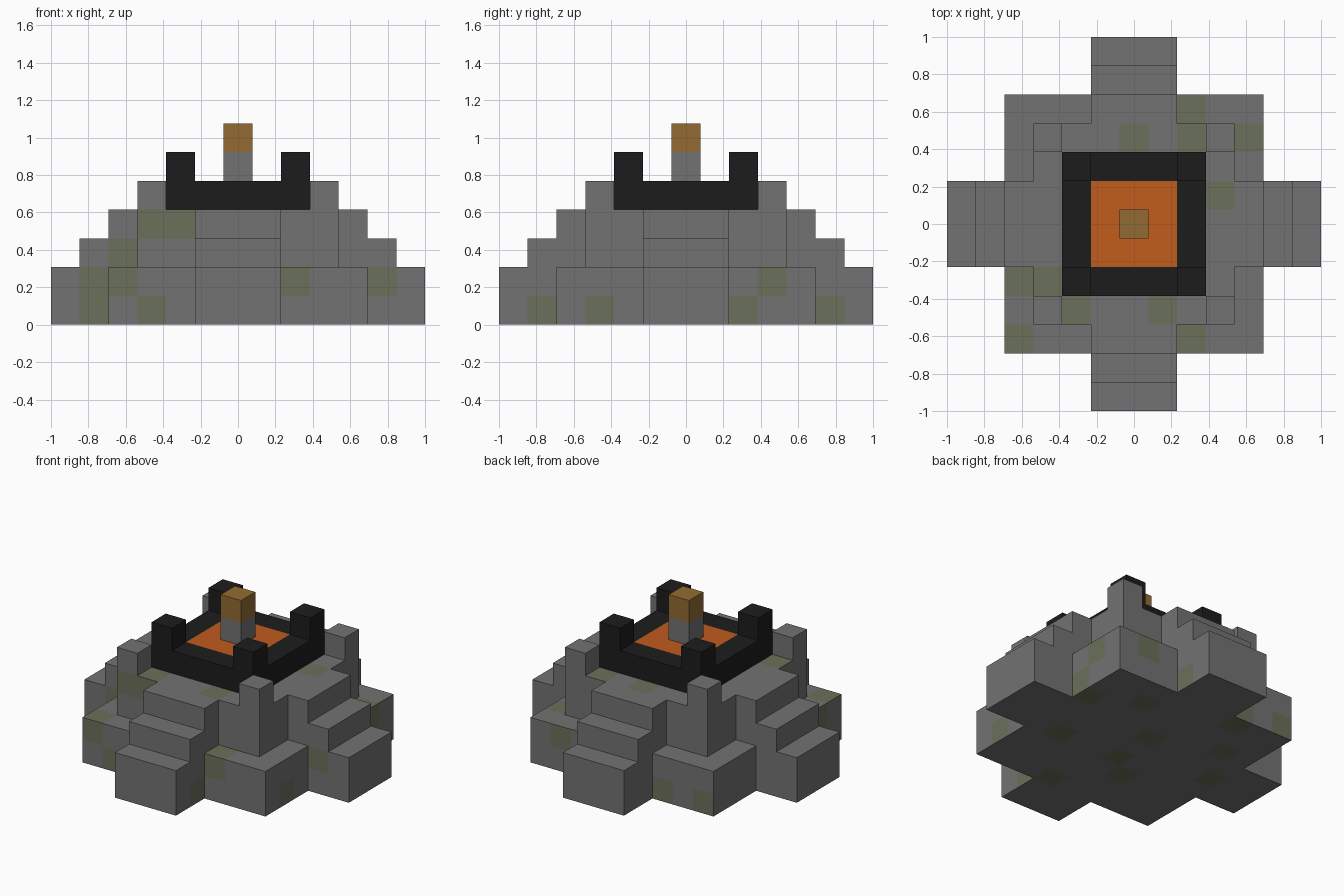
import bpy
import bmesh
from mathutils import Vector

if "Cube" in bpy.data.objects:
    bpy.data.objects.remove(bpy.data.objects["Cube"], do_unlink=True)

UNIT = 2 / 13  # edge of one building block


def material(name, red, green, blue):
    """Make a flat material from display colour values."""
    linear = [(c / 255) ** 2.2 for c in (red, green, blue)] + [1]
    mat = bpy.data.materials.new(name)
    mat.use_nodes = True
    mat.diffuse_color = linear
    shader = mat.node_tree.nodes["Principled BSDF"]
    shader.inputs["Base Color"].default_value = linear
    shader.inputs["Roughness"].default_value = 0.9
    return mat


stone = material("grey stone", 114, 114, 114)
moss = material("mossy stone", 106, 111, 90)
basalt = material("black basalt", 34, 34, 34)
lava = material("orange lava", 192, 92, 34)
bronze = material("bronze", 145, 107, 53)

FRONT, BACK = Vector((0, -1, 0)), Vector((0, 1, 0))
LEFT, RIGHT = Vector((1, 0, 0)), Vector((-1, 0, 0))
TOP, BOTTOM = Vector((0, 0, 1)), Vector((0, 0, -1))
SIDES = (FRONT, BACK, LEFT, RIGHT, TOP, BOTTOM)


def block_part(name, cells, materials, rule=None):
    """Join unit blocks into one shell, keeping only the outer faces."""
    bm = bmesh.new()
    for cell in cells:
        centre = Vector(cell) + TOP / 2
        for side in SIDES:
            if tuple(int(v) for v in Vector(cell) + side) in cells:
                continue
            across = Vector((side.y, side.z, side.x))
            along = side.cross(across)
            corners = [centre + (side + a * across + b * along) / 2
                       for a, b in ((-1, -1), (1, -1), (1, 1), (-1, 1))]
            face = bm.faces.new([bm.verts.new(c * UNIT) for c in corners])
            if rule:
                face.material_index = rule(cell, side)
    bmesh.ops.remove_doubles(bm, verts=bm.verts, dist=UNIT / 100)
    mesh = bpy.data.meshes.new(name)
    bm.to_mesh(mesh)
    bm.free()
    for mat in materials:
        mesh.materials.append(mat)
    obj = bpy.data.objects.new(name, mesh)
    bpy.context.collection.objects.link(obj)
    return obj


def mound_height(x, y):
    """Stepped arms on four sides, low corner blocks and corner posts."""
    far, near = max(abs(x), abs(y)), min(abs(x), abs(y))
    if near <= 1:
        return {6: 2, 5: 3}.get(far, 4)
    if far > 4:
        return 0
    if far == 4:
        return 2
    return 5 if near == 3 else 4


# Moss patches: the two in-plane block coordinates for each direction
PATCHES = (
    (FRONT, {(-5, 0), (-5, 1), (-4, 1), (-4, 2), (-3, 3), (-2, 3),
             (-3, 0), (2, 1), (5, 1)}),
    (BACK, {(3, 1), (-2, 0), (-4, 0)}),
    (LEFT, {(-5, 0), (-3, 0), (2, 0), (3, 1), (5, 0)}),
    (RIGHT, {(-3, 1)}),
    (TOP, {(2, 4), (2, 3), (4, 3), (3, 1), (0, 3), (-4, -2), (-3, -2),
           (-4, -4), (-2, -3), (1, -3), (2, -4)}),
    (BOTTOM, {(2, 3), (0, 1), (-3, 2), (3, -1), (-1, -2), (1, -4),
              (-4, 0), (4, 2), (-2, 4), (0, -1)}),
)


def moss_rule(cell, side):
    x, y, z = cell
    spot = (x, y) if side.z else (y, z) if side.x else (x, z)
    return int(any(side == way and spot in spots for way, spots in PATCHES))


# Stone mound
span = range(-6, 7)
mound = {(x, y, z) for x in span for y in span
         for z in range(mound_height(x, y))}
block_part("stone_mound", mound, [stone, moss], moss_rule)

# Black rim with raised corners
rim = {(x, y, 4) for x in range(-2, 3) for y in range(-2, 3)
       if max(abs(x), abs(y)) == 2}
rim |= {(x, y, 5) for x in (-2, 2) for y in (-2, 2)}
block_part("crater_rim", rim, [basalt])

# Lava pool flush with the rim
pool = {(x, y, 4) for x in range(-1, 2) for y in range(-1, 2)}
block_part("lava_pool", pool, [lava])

# Central pillar and its cap
block_part("pillar", {(0, 0, 5)}, [stone])
block_part("pillar_cap", {(0, 0, 6)}, [bronze])
